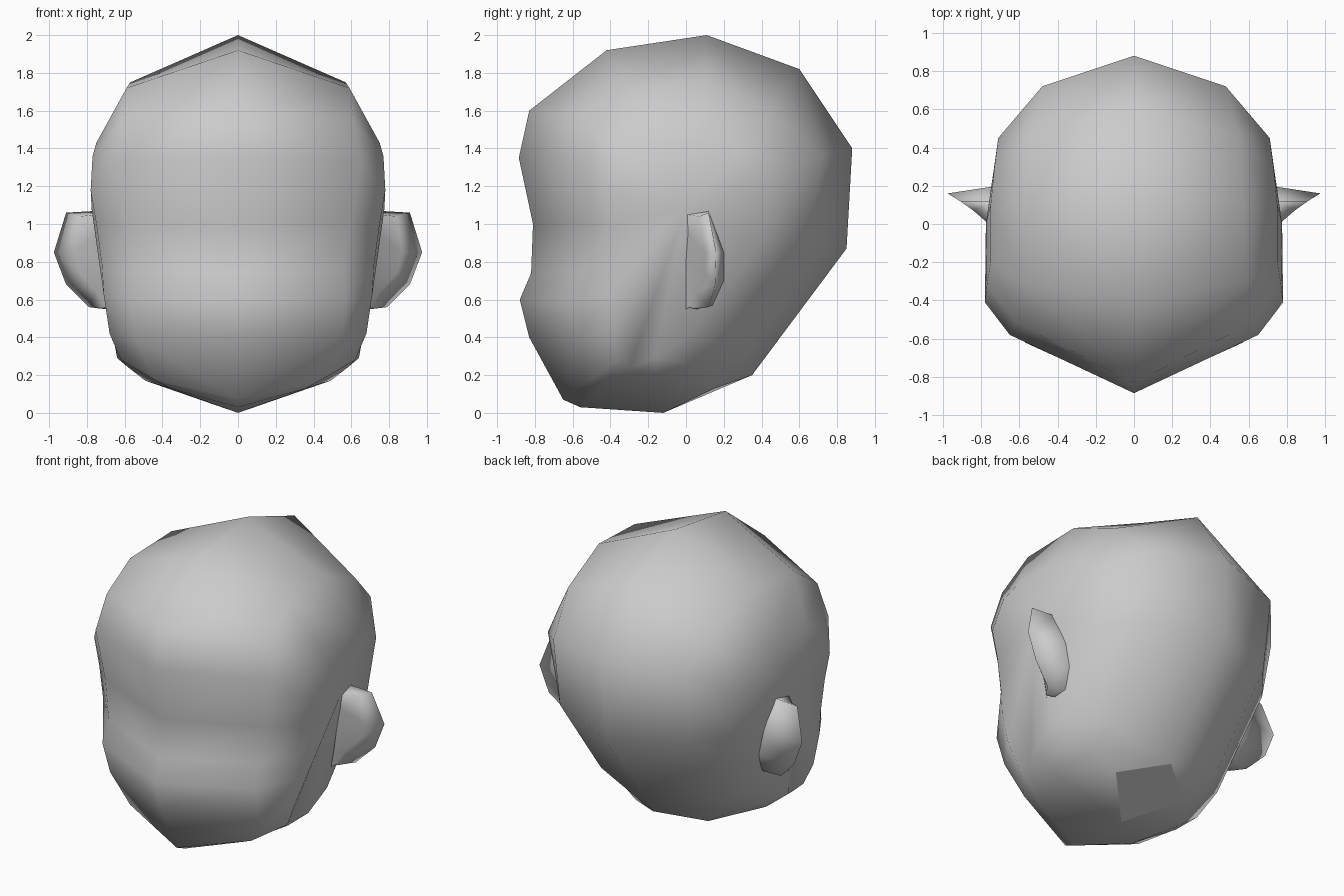
import bpy
import bmesh

if "Cube" in bpy.data.objects:
    bpy.data.objects.remove(bpy.data.objects["Cube"], do_unlink=True)

# One plain grey clay material
clay = bpy.data.materials.new("grey_clay")
clay.use_nodes = True
GREY = (0.6, 0.6, 0.6, 1)
clay.diffuse_color = GREY
clay.node_tree.nodes["Principled BSDF"].inputs["Base Color"].default_value = GREY


def loft(bm, rows, closed):
    """Skin neighbouring rows of points with quads and return the vertex rows."""
    grid = [[bm.verts.new(p) for p in row] for row in rows]
    count = len(rows[0])
    for a, b in zip(grid, grid[1:]):
        for i in range(count if closed else count - 1):
            j = (i + 1) % count
            bm.faces.new((a[i], b[i], b[j], a[j]))
    return grid


def finish(name, bm, smooth=True, mirrored=True):
    """Turn a bmesh into a shaded object, mirrored across x when asked."""
    mesh = bpy.data.meshes.new(name)
    for face in bm.faces:
        face.smooth = smooth
    bm.to_mesh(mesh)
    bm.free()
    mesh.materials.append(clay)
    obj = bpy.data.objects.new(name, mesh)
    bpy.context.collection.objects.link(obj)
    if mirrored:
        mod = obj.modifiers.new("mirror_sides", "MIRROR")
        mod.use_axis[0] = True
        mod.merge_threshold = 0.002
    return obj


# Head loops run chin, face, crown, nape: centre line, cheek line, side line
neck_corner = (.27, .15, .13)
chin, nape = (0, -.12, 0), (0, .35, .2)
profile = [(-.56, .03), (-.65, .07), (-.83, .4), (-.88, .6), (-.82, .74),
           (-.81, 1), (-.885, 1.35), (-.83, 1.6), (-.42, 1.92), (.11, 2),
           (.6, 1.82), (.88, 1.4), (.85, .87)]
centre = [chin] + [(0, y, z) for y, z in profile] + [nape, neck_corner]
cheek = [(.49, -.15, .17), (.36, -.45, .13), (.45, -.5, .18), (.55, -.57, .4),
         (.57, -.62, .6), (.56, -.57, .75), (.6, -.55, 1), (.65, -.58, 1.33),
         (.61, -.52, 1.56), (.59, -.3, 1.72), (.57, .11, 1.75),
         (.55, .46, 1.6), (.48, .72, 1.36), (.48, .65, .9),
         (.42, .3, .36), (.45, .12, .24)]
side = [(.64, -.17, .29), (.58, -.3, .24), (.62, -.36, .28), (.68, -.38, .42),
        (.71, -.4, .62), (.72, -.4, .78), (.75, -.4, 1), (.78, -.41, 1.18),
        (.77, -.32, 1.36), (.75, -.2, 1.43), (.75, .1, 1.43),
        (.73, .3, 1.36), (.71, .45, 1.25), (.68, .4, .9),
        (.66, .14, .56), (.66, 0, .4)]
bm = bmesh.new()
rows = loft(bm, [centre, cheek, side], closed=True)
temple = bm.verts.new((.775, 0, 1.08))
rim = rows[-1]
for i, v in enumerate(rim):
    bm.faces.new((temple, rim[(i + 1) % len(rim)], v))
finish("head", bm)

# Flat neck patch, facing into the head
bm = bmesh.new()
left = neck_corner
right = (-left[0], left[1], left[2])
bm.faces.new([bm.verts.new(p) for p in (chin, left, nape, right)])
finish("neck_patch", bm, smooth=False, mirrored=False)

# Ear rows run top to lobe: front root, inner fold, rim, back root
front_root = [(.76, 0, 1.05), (.75, .01, .95), (.73, 0, .8), (.71, 0, .66), (.69, 0, .55)]
fold = [(.84, .07, 1.04), (.87, .1, .85), (.84, .1, .74), (.75, .05, .64), (.71, .02, .56)]
edge = [(.91, .12, 1.06), (.975, .16, .85), (.91, .155, .68), (.79, .12, .56), (.71, .04, .55)]
back_root = [(.74, .12, 1.07), (.71, .2, .85), (.68, .2, .7), (.66, .14, .57), (.67, .06, .55)]
bm = bmesh.new()
grid = loft(bm, [back_root, edge, fold, front_root], closed=False)
bm.faces.new([row[0] for row in reversed(grid)])
bmesh.ops.recalc_face_normals(bm, faces=bm.faces)
finish("ears", bm)
